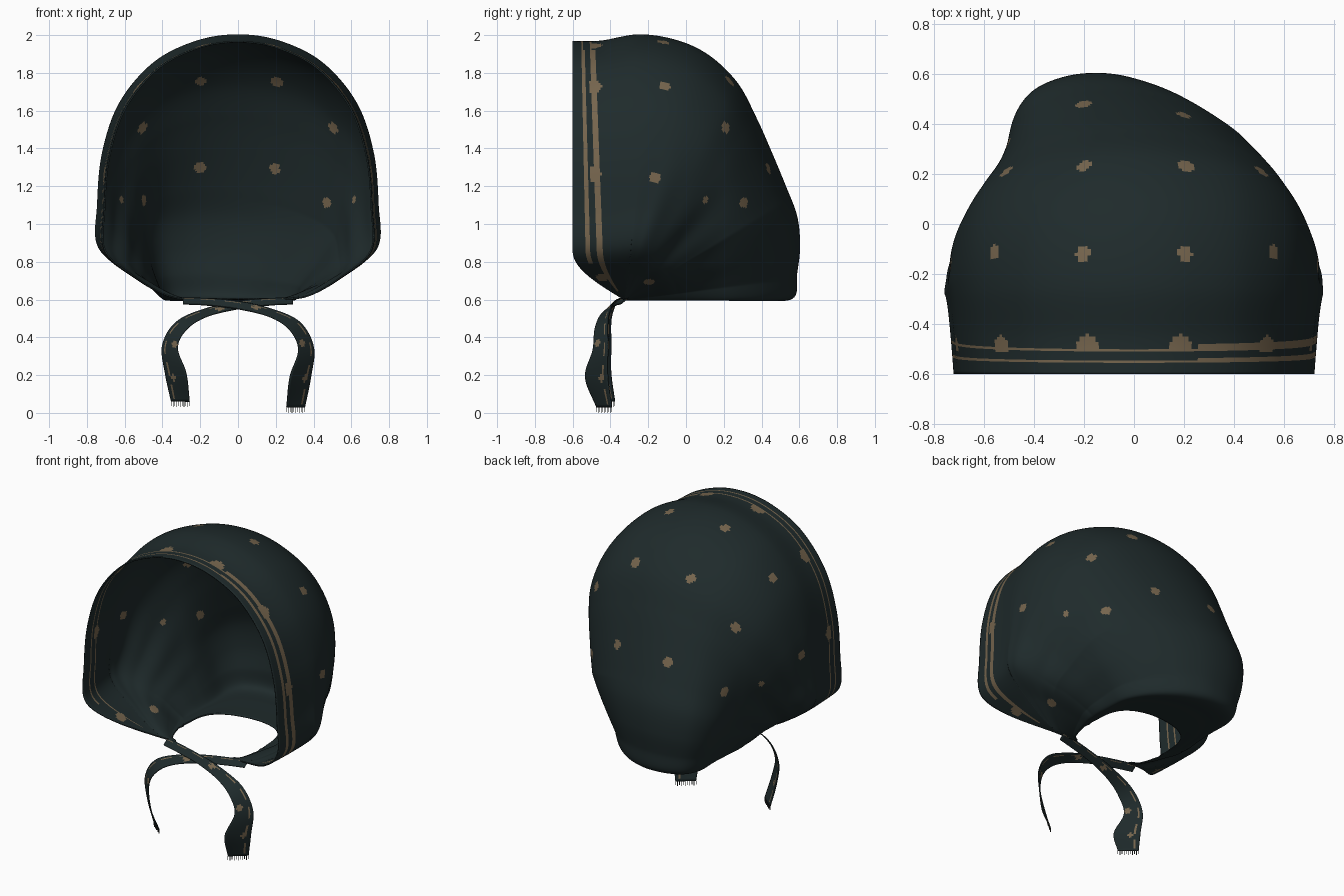
import bpy, bmesh, math
from mathutils import Vector

cube = bpy.data.objects.get("Cube")
if cube:
    bpy.data.objects.remove(cube, do_unlink=True)


def material(name, rgb):
    m = bpy.data.materials.new(name)
    m.use_nodes = True
    m.diffuse_color = (*rgb, 1)
    b = m.node_tree.nodes["Principled BSDF"]
    b.inputs["Base Color"].default_value = (*rgb, 1)
    b.inputs["Roughness"].default_value = 0.9
    return m


CLOTH = material("dark teal cloth", (0.0135, 0.0235, 0.0245))
TAN = material("tan print", (0.18, 0.13, 0.075))
THREAD = material("grey thread", (0.06, 0.065, 0.06))


def spline(points, u):
    """Smooth curve through points; u runs from 0 to len(points) - 1."""
    p = [Vector(v) for v in points]
    p = [p[0] * 2 - p[1]] + p + [p[-1] * 2 - p[-2]]
    i = min(int(u), len(points) - 2)
    t = u - i
    a, b, c, d = p[i:i + 4]
    return b + ((c - a) + ((a * 2 - b * 5 + c * 4 - d) + (b * 3 - a - c * 3 + d) * t) * t) * t * 0.5


def make_object(name, bm, mats, thickness=0):
    me = bpy.data.meshes.new(name)
    bm.to_mesh(me)
    bm.free()
    ob = bpy.data.objects.new(name, me)
    bpy.context.collection.objects.link(ob)
    for m in mats:
        me.materials.append(m)
    if thickness:
        mod = ob.modifiers.new("cloth thickness", 'SOLIDIFY')
        mod.thickness = thickness
        mod.offset = 0
        me.polygons.foreach_set("use_smooth", [True] * len(me.polygons))
    return ob


def grid_sheet(rows, is_tan):
    """Quad sheet through rows of points; is_tan(row, column, point) picks the print."""
    bm = bmesh.new()
    vs = [[bm.verts.new(p) for p in row] for row in rows]
    for j in range(len(vs) - 1):
        for i in range(len(vs[0]) - 1):
            f = bm.faces.new((vs[j][i], vs[j][i + 1], vs[j + 1][i + 1], vs[j + 1][i]))
            f.material_index = int(is_tan(j, i, vs[j][i].co))
    return bm


def paint_dots(bm, centres, radius, front=-1):
    """Round dots on the nearest cloth, cut straight at y = front."""
    faces = [(f, f.calc_center_median()) for f in bm.faces]
    for c in centres:
        snapped = min(faces, key=lambda fc: (fc[1] - c).length_squared)[1].copy()
        for f, m in faces:
            if m.y > front and (m - snapped).length < radius:
                f.material_index = 1


# Hood: arches fanning from the chin corners, front rim to crease, then in to the neck hole
TIE_X, TIE_Y, TIE_Z = 0.23, -0.325, 0.6
CREST = [  # y, z, half width of each arch
    (-.6, 1.965, .71), (-.45, 1.967, .725), (-.25, 2.0, .74), (-.05, 1.97, .745),
    (.12, 1.89, .735), (.27, 1.745, .71), (.37, 1.56, .66), (.45, 1.38, .605),
    (.525, 1.2, .555), (.585, 1.04, .515), (.6, .88, .475), (.585, .74, .44), (.565, .61, .39),
    (.4, .6, .35), (.2, .605, .32)]
ARCH = [  # fraction of width, fraction of reach; starts mirrored for a round top
    (-.3, .975), (0, 1), (.3, .975), (.6, .893), (.84, .74), (.96, .55), (.995, .35), (.99, .19),
    (.76, .085), (.52, .015), (.32, 0)]
CORNER = 0.19
STEP, SIDE = 16, 153

arch_samples = [spline(ARCH, 1 + abs(i) / SIDE * (len(ARCH) - 2)) for i in range(-SIDE, SIDE + 1)]
rows = []
last = (len(CREST) - 1) * STEP
for j in range(last + 1):
    cy, cz, w = spline(CREST, j / STEP)
    back = j / last
    flat = min(1, j / STEP / 2.5)
    tuck = 1 - 0.22 * min(1, max(0, (back - 0.6) / 0.2))
    row = []
    for i, (px, q) in zip(range(-SIDE, SIDE + 1), arch_samples):
        q = max(0, min(1, q))
        low = min(1, q / CORNER)
        qe = q ** (1 - 0.42 * back ** 1.5)
        h = math.sin(low * math.pi / 2) * (1 - flat) + qe * flat
        x = w * px + (TIE_X - ARCH[-1][0] * w) * (1 - low)
        # soft gathers on the sides towards the back
        fold = math.sin(math.pi * min(1, q / 0.75)) ** 2 * math.sin(math.pi * back) ** 2
        x *= 1 + 0.008 * fold * math.sin(back * 46 + (1 if i > 0 else 0))
        x = math.copysign(x, i) if i else 0
        # one side is tucked in lower down and the other is fuller at the back
        x *= tuck if i > 0 else 1
        y = TIE_Y + (cy - TIE_Y) * h
        z = TIE_Z + (cz - TIE_Z) * qe
        lean = max(0, (y - 0.2) / 0.4)
        x -= 0.15 * lean * lean * (2 - lean)
        row.append((x, y, z))
    rows.append(row)


def hood_stripe(j, i, p):
    """Two bands behind the rim, broad on one side and thin elsewhere."""
    broad = p.x > 0.25
    first = j == 5 or j == 6 and broad
    second = j == 10 or j in (11, 12) and broad
    return first and p.z > 0.8 or second and p.z > 0.65


hood = grid_sheet(rows, hood_stripe)
both = lambda pts: [Vector((s * x, y, z)) for x, y, z in pts for s in (1, -1)]
paint_dots(hood, both([
    (.2, -.12, 1.97), (.57, -.11, 1.73), (.74, -.16, 1.25), (.2, .23, 1.75), (.51, .21, 1.51),
    (.2, .46, 1.3), (.47, .3, 1.12), (.5, -.2, .66)]), 0.03)
paint_dots(hood, both([(.66, .13, 1.12)]), 0.018)
# Scallops along the second band
paint_dots(hood, both([(.19, -.488, 1.95), (.52, -.488, 1.72), (.72, -.488, 1.27)]), 0.042, -.51)
paint_dots(hood, both([(.55, -.44, .72)]), 0.034)
bmesh.ops.remove_doubles(hood, verts=hood.verts, dist=0.0004)
bmesh.ops.recalc_face_normals(hood, faces=hood.faces)
make_object("bonnet_hood", hood, [CLOTH, TAN], 0.008)

# Ribbons: each starts at one chin corner, crosses the middle and hangs
PATH = [(-.29, -.335, .592), (-.17, -.36, .588), (0, -.39, .57), (.17, -.42, .53), (.3, -.44, .46),
        (.36, -.445, .34), (.33, -.465, .19), (.305, -.425, .03)]
HALF = [(0, .02, .016), (0, .02, .018), (0, .02, .02), (0, .03, .022), (.025, .035, .022),
        (.04, .04, .008), (.055, .06, 0), (.048, .04, 0)]
ACROSS = 12


def ribbon(name, side, lift):
    rows = []
    count = (len(PATH) - 1) * 10
    for j in range(count + 1):
        u = j / 10
        c, d = spline(PATH, u), spline(HALF, u)
        c.z += lift * max(0, u - 4) / 3
        c.y -= 0.008 * side
        strip = [c + d * (2 * i / ACROSS - 1) for i in range(ACROSS + 1)]
        rows.append([(side * p.x, p.y, p.z) for p in strip])
    bm = grid_sheet(rows, lambda j, i, p: i == 9 and j % 8 < 5)
    paint_dots(bm, [Vector((side * x, y, z)) for x, y, z in
                    [(.34, -.47, .37), (.35, -.44, .19), (.1, -.4, .55)]], 0.02)
    make_object(name, bm, [CLOTH, TAN], 0.006)

    # Fringe threads under the ribbon end
    fringe = bmesh.new()
    a, b = Vector(rows[-1][0]), Vector(rows[-1][-1])
    for i in range(11):
        p = a.lerp(b, i / 10)
        length = 0.03 if i % 2 else 0.024
        verts = bmesh.ops.create_cube(fringe, size=1)["verts"]
        for v in verts:
            v.co = Vector((v.co.x * 0.003, v.co.y * 0.003, (v.co.z - 0.5) * length)) + p
    make_object(name + "_fringe", fringe, [THREAD])


ribbon("left_ribbon", 1, 0)
ribbon("right_ribbon", -1, 0.03)
